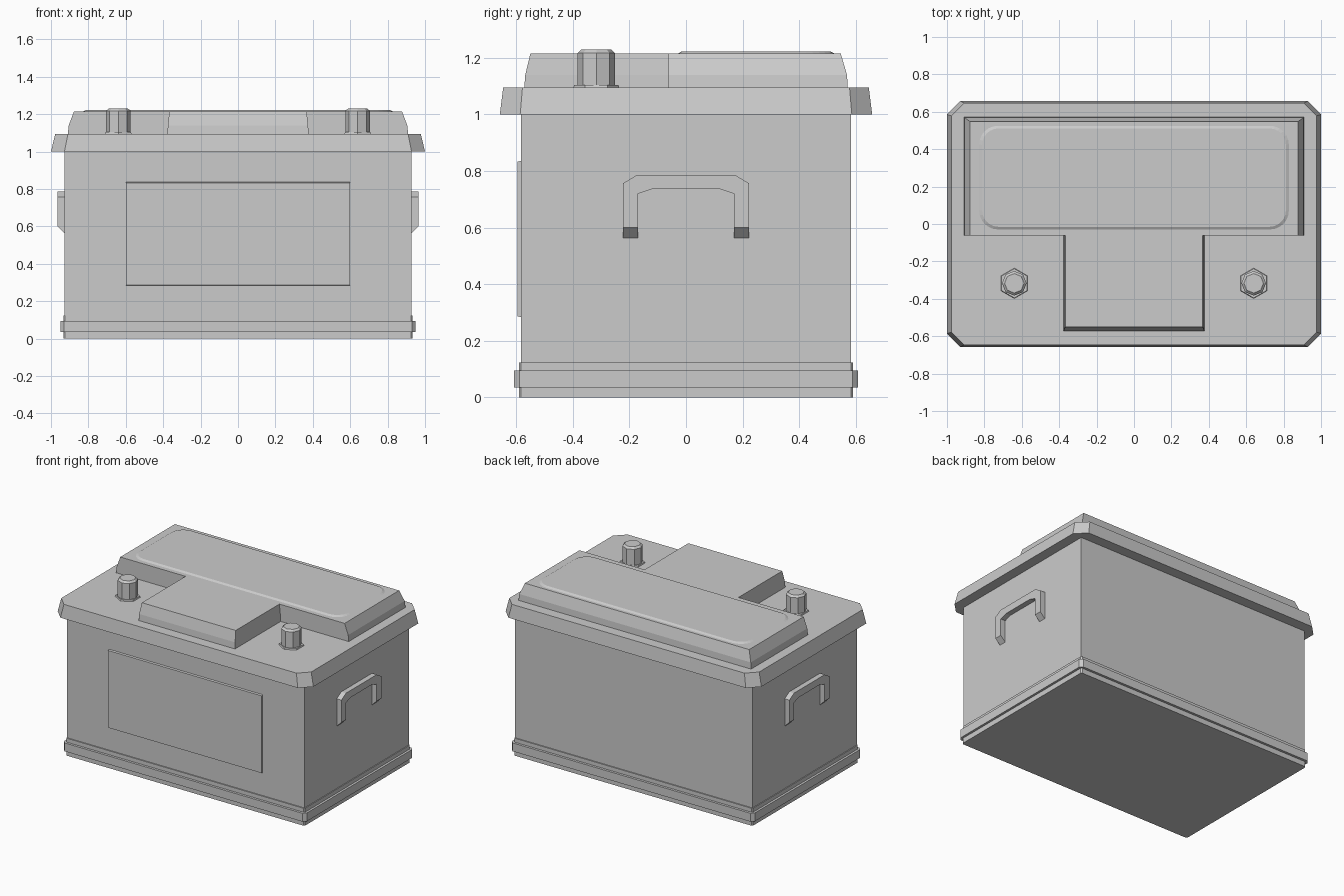
import bpy, bmesh, math
from mathutils import Matrix

if "Cube" in bpy.data.objects:
    bpy.data.objects.remove(bpy.data.objects["Cube"])


def loft(name, levels, matrix=None):
    """Closed solid from stacked outlines: levels = [(height, [(x, y), ...]), ...]"""
    bm = bmesh.new()
    rings = [[bm.verts.new((x, y, z)) for x, y in pts] for z, pts in levels]
    n = len(rings[0])
    for a, b in zip(rings, rings[1:]):
        for i in range(n):
            j = (i + 1) % n
            bm.faces.new((a[i], a[j], b[j], b[i]))
    bm.faces.new(rings[0][::-1])
    bm.faces.new(rings[-1])
    if matrix:
        bm.transform(matrix)
    bmesh.ops.recalc_face_normals(bm, faces=bm.faces)
    me = bpy.data.meshes.new(name)
    bm.to_mesh(me)
    bm.free()
    ob = bpy.data.objects.new(name, me)
    bpy.context.collection.objects.link(ob)
    return ob


def rect(hx, hy):
    return [(-hx, -hy), (hx, -hy), (hx, hy), (-hx, hy)]


def rounded(hx, hy, r, seg=1, cy=0.0):
    """Rectangle with chamfered (seg=1) or rounded corners"""
    pts = []
    for q, (sx, sy) in enumerate([(1, 1), (-1, 1), (-1, -1), (1, -1)]):
        for k in range(seg + 1):
            a = math.pi / 2 * (q + k / seg)
            pts.append((sx * (hx - r) + r * math.cos(a),
                        cy + sy * (hy - r) + r * math.sin(a)))
    return pts


def ngon(r, n, cx, cy, start=0.0):
    return [(cx + r * math.cos(start + 2 * math.pi * i / n),
             cy + r * math.sin(start + 2 * math.pi * i / n)) for i in range(n)]


def tee(hx, back, tongue, front, step=-0.062):
    return [(-tongue, front), (tongue, front), (tongue, step), (hx, step),
            (hx, back), (-hx, back), (-hx, step), (-tongue, step)]


# Case with bottom skirt and rib
loft("case", [(0, rect(0.928, 0.583)), (1.02, rect(0.928, 0.583))])
loft("bottom_skirt", [(0, rounded(0.934, 0.591, 0.008)),
                      (0.123, rounded(0.934, 0.591, 0.008))])
loft("bottom_rib", [(0.036, rounded(0.95, 0.608, 0.02)),
                    (0.095, rounded(0.95, 0.608, 0.02))])

# Front label plate
face_front = Matrix.Translation((0, -0.58, 0.56)) @ Matrix.Rotation(math.pi / 2, 4, 'X')
loft("label_plate", [(0, rect(0.6, 0.277)), (0.016, rect(0.6, 0.273))], face_front)

# Lid with chamfered corners
loft("lid", [(1.0, rounded(1.0, 0.658, 0.072)), (1.095, rounded(0.977, 0.646, 0.068))])

# Raised T-shaped cover and its top plate
loft("raised_cover", [(1.09, tee(0.91, 0.572, 0.377, -0.572)),
                      (1.14, tee(0.905, 0.569, 0.375, -0.568)),
                      (1.215, tee(0.877, 0.547, 0.367, -0.55))])
loft("top_plate", [(1.21, rounded(0.828, 0.277, 0.1, 6, 0.248)),
                   (1.215, rounded(0.828, 0.277, 0.1, 6, 0.248)),
                   (1.223, rounded(0.812, 0.263, 0.088, 6, 0.248))])

# Terminals and side handles, one on each side
arch = [(-0.222, 0.56), (-0.222, 0.757), (-0.172, 0.787), (0.172, 0.787),
        (0.222, 0.757), (0.222, 0.56), (0.17, 0.56), (0.17, 0.72),
        (0.118, 0.737), (-0.118, 0.737), (-0.17, 0.72), (-0.17, 0.56)]
arch_outer = [(y, 0.6 if z < 0.6 else z) for y, z in arch]
for side, s in (("left", -1), ("right", 1)):
    x, y = 0.64 * s, -0.317
    loft("terminal_base_" + side, [(1.09, ngon(0.083, 6, x, y, math.pi / 2)),
                                   (1.104, ngon(0.078, 6, x, y, math.pi / 2))])
    loft("terminal_post_" + side, [(1.09, ngon(0.066, 8, x, y)),
                                   (1.217, ngon(0.066, 8, x, y)),
                                   (1.23, ngon(0.052, 8, x, y))])
    # profile (y, z) with depth along x
    to_side = Matrix(((0, 0, s, 0), (1, 0, 0, 0), (0, 1, 0, 0), (0, 0, 0, 1)))
    loft("handle_" + side, [(0.925, arch), (0.965, arch_outer)], to_side)
